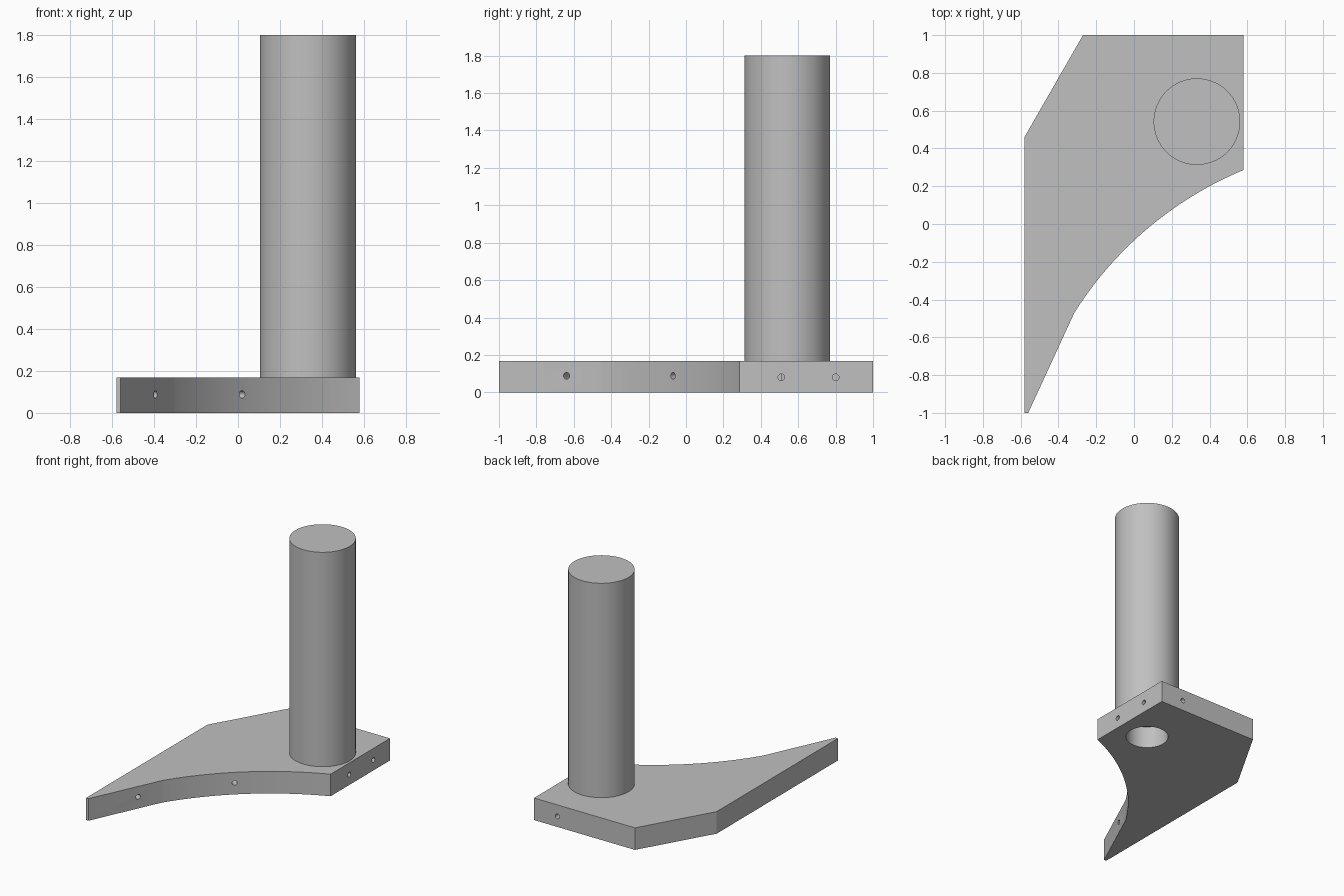
import bpy, bmesh, math
from mathutils import Vector

if "Cube" in bpy.data.objects:
    bpy.data.objects.remove(bpy.data.objects["Cube"], do_unlink=True)

grey = bpy.data.materials.new("plain grey")
grey.use_nodes = True
colour = (0.53, 0.53, 0.53, 1)
grey.diffuse_color = colour
grey.node_tree.nodes["Principled BSDF"].inputs["Base Color"].default_value = colour

PLATE_TOP = 0.168
POST = Vector((0.333, 0.542, 0))


def finish(bm, name):
    bmesh.ops.recalc_face_normals(bm, faces=bm.faces)
    mesh = bpy.data.meshes.new(name)
    bm.to_mesh(mesh)
    bm.free()
    ob = bpy.data.objects.new(name, mesh)
    ob.data.materials.append(grey)
    bpy.context.collection.objects.link(ob)
    return ob


def cylinder(name, centre, axis, radius, length, sides):
    bm = bmesh.new()
    bmesh.ops.create_cone(bm, cap_ends=True, segments=sides, radius1=radius,
                          radius2=radius, depth=length)
    bm.transform(Vector(axis).to_track_quat("Z", "Y").to_matrix().to_4x4())
    bmesh.ops.translate(bm, verts=bm.verts, vec=centre)
    return finish(bm, name)


def smooth(ob):
    bpy.ops.object.select_all(action="DESELECT")
    ob.select_set(True)
    bpy.context.view_layer.objects.active = ob
    bpy.ops.object.shade_smooth_by_angle(angle=math.radians(25))


# Plate outline: straight edges plus a concave arc on the front
arc_centre, arc_radius = Vector((1.32, -1.5, 0)), 1.933
start = math.atan2(-0.47 + 1.5, -0.315 - 1.32)
end = math.atan2(0.285 + 1.5, 0.58 - 1.32)
steps = 40
outline = [(0.58, 1), (-0.27, 1), (-0.58, 0.46), (-0.58, -1), (-0.56, -1)]
for i in range(steps + 1):
    a = start + (end - start) * i / steps
    outline.append((arc_centre.x + arc_radius * math.cos(a),
                    arc_centre.y + arc_radius * math.sin(a)))
bm = bmesh.new()
face = bm.faces.new([bm.verts.new((x, y, 0)) for x, y in outline])
top = bmesh.ops.extrude_face_region(bm, geom=[face])["geom"]
bmesh.ops.translate(bm, vec=(0, 0, PLATE_TOP),
                    verts=[v for v in top if isinstance(v, bmesh.types.BMVert)])
plate = finish(bm, "base_plate")

# Bore under the post and small blind holes in the edges
cutters = [cylinder("post_bore_cutter", POST, (0, 0, 1), 0.15, 1, 64)]
arc_point = Vector((0.02, -0.07, 0.088))
arc_normal = (arc_centre - arc_point) * Vector((1, 1, 0)).length
arc_normal.z = 0
edge_holes = [((0.58, 0.51, 0.08), (1, 0, 0)),
              ((0.58, 0.80, 0.08), (1, 0, 0)),
              ((0.383, 1, 0.08), (0, 1, 0)),
              ((-0.393, -0.639, 0.088), (0.91, -0.42, 0)),
              (arc_point, arc_normal)]
for point, normal in edge_holes:
    cutters.append(cylinder("edge_hole_cutter", point, normal, 0.018, 0.2, 20))
for cutter in cutters:
    cutter.hide_render = True
    mod = plate.modifiers.new("hole", "BOOLEAN")
    mod.operation = "DIFFERENCE"
    mod.solver = "EXACT"
    mod.object = cutter

# Bake the cuts, then drop the cutters
depsgraph = bpy.context.evaluated_depsgraph_get()
cut_mesh = bpy.data.meshes.new_from_object(plate.evaluated_get(depsgraph))
plate.modifiers.clear()
plate.data = cut_mesh
for cutter in cutters:
    bpy.data.objects.remove(cutter, do_unlink=True)
smooth(plate)

# Round post standing on the plate
height = 1.8 - PLATE_TOP
post = cylinder("round_post", POST + Vector((0, 0, PLATE_TOP + height / 2)),
                (0, 0, 1), 0.229, height, 96)
smooth(post)
